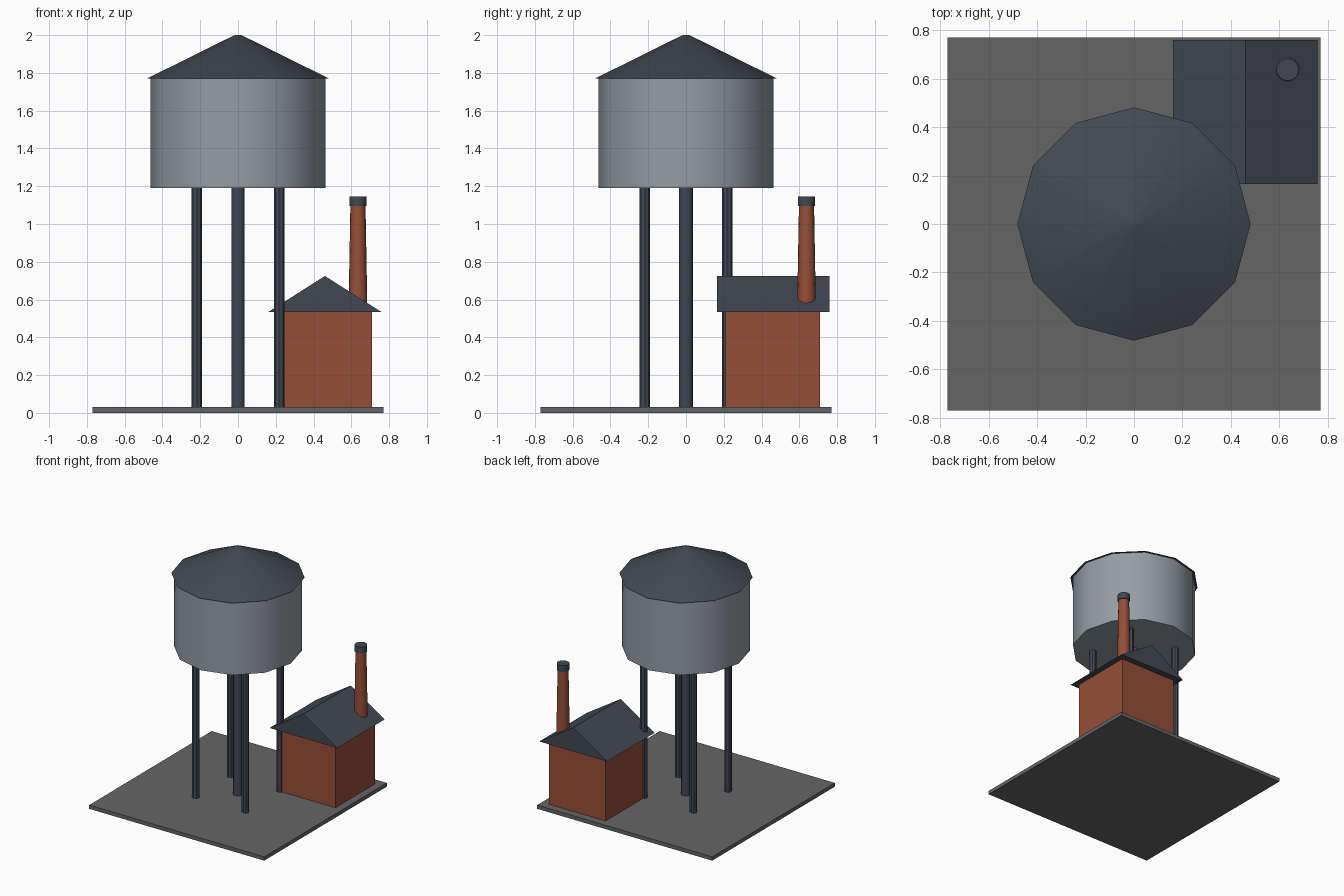
import bpy, bmesh
from math import radians

cube = bpy.data.objects.get("Cube")
if cube:
    bpy.data.objects.remove(cube)


def material(name, color):
    m = bpy.data.materials.new(name)
    m.use_nodes = True
    m.diffuse_color = (*color, 1)
    m.node_tree.nodes["Principled BSDF"].inputs["Base Color"].default_value = (*color, 1)
    return m


slate = material("dark slate", (0.055, 0.065, 0.085))
steel = material("tank steel", (0.30, 0.335, 0.37))
brick = material("red brick", (0.30, 0.078, 0.038))
concrete = material("concrete", (0.13, 0.13, 0.13))


def finish(name, bm, mat):
    bmesh.ops.recalc_face_normals(bm, faces=bm.faces)
    mesh = bpy.data.meshes.new(name)
    bm.to_mesh(mesh)
    bm.free()
    mesh.materials.append(mat)
    obj = bpy.data.objects.new(name, mesh)
    bpy.context.collection.objects.link(obj)
    return obj


def box(name, x, y, z, mat):
    """Box from (low, high) ranges."""
    bm = bmesh.new()
    bmesh.ops.create_cube(bm, size=1)
    for v in bm.verts:
        for i, (lo, hi) in enumerate((x, y, z)):
            v.co[i] = lo if v.co[i] < 0 else hi
    return finish(name, bm, mat)


def column(name, x, y, z0, z1, r0, r1, sides, mat, smooth=0):
    """Upright prism or frustum with a vertex on the +x axis."""
    bm = bmesh.new()
    bmesh.ops.create_cone(bm, cap_ends=True, segments=sides,
                          radius1=r0, radius2=r1, depth=z1 - z0)
    bmesh.ops.translate(bm, verts=bm.verts, vec=(x, y, (z0 + z1) / 2))
    obj = finish(name, bm, mat)
    if smooth:
        bpy.ops.object.select_all(action="DESELECT")
        bpy.context.view_layer.objects.active = obj
        obj.select_set(True)
        bpy.ops.object.shade_smooth_by_angle(angle=radians(smooth))
    return obj


# Ground slab
box("ground_slab", (-0.77, 0.77), (-0.77, 0.77), (0, 0.03), concrete)

# Tower: legs, central pipe, tank and conical roof
for side, sx in (("right", -1), ("left", 1)):
    for end, sy in (("front", -1), ("back", 1)):
        column(f"{end}_{side}_leg", sx * 0.218, sy * 0.218, 0.03, 1.2,
               0.027, 0.027, 8, slate)
column("central_pipe", 0, 0, 0.03, 1.2, 0.036, 0.036, 10, slate, 40)
column("tank", 0, 0, 1.19, 1.775, 0.463, 0.463, 12, steel, 35)
column("tank_roof", 0, 0, 1.77, 2.0, 0.482, 0.018, 12, slate, 35)

# Pump house with gabled roof
box("house_walls", (0.21, 0.71), (0.21, 0.71), (0.03, 0.54), brick)
bm = bmesh.new()
gable = [bm.verts.new((x, 0.165, z)) for x, z in ((0.162, 0.535), (0.758, 0.535), (0.46, 0.725))]
front = bm.faces.new(gable)
back = bmesh.ops.extrude_face_region(bm, geom=[front], use_keep_orig=True)["geom"]
bmesh.ops.translate(bm, vec=(0, 0.595, 0),
                    verts=[v for v in back if isinstance(v, bmesh.types.BMVert)])
finish("house_roof", bm, slate)

# Chimney and its cap
column("chimney", 0.635, 0.638, 0.54, 1.1, 0.05, 0.04, 16, brick, 35)
column("chimney_cap", 0.635, 0.638, 1.095, 1.145, 0.046, 0.046, 16, slate, 35)
